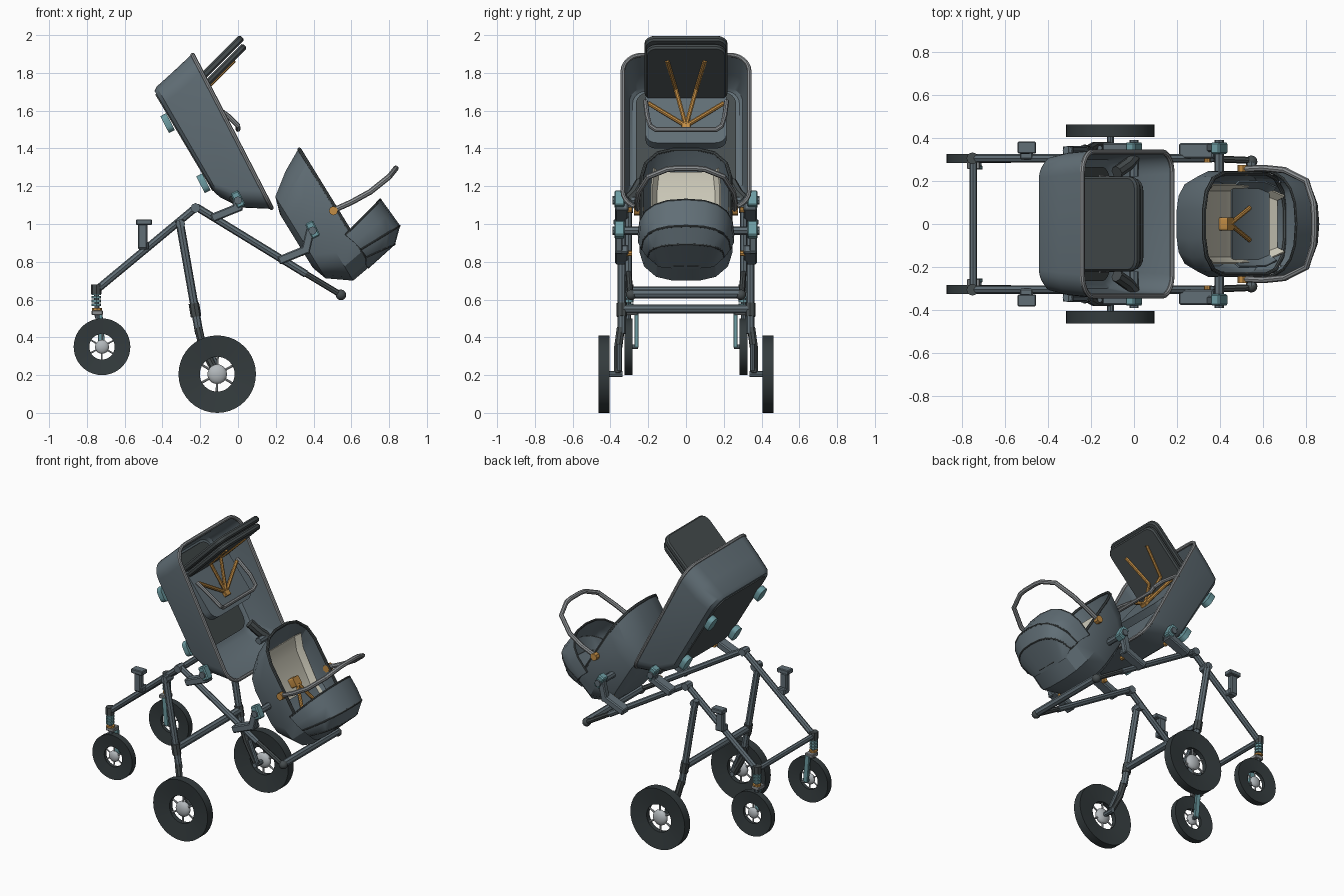
import bpy, bmesh
from math import sin, cos, pi, atan2
from mathutils import Matrix, Vector

cube = bpy.data.objects.get("Cube")
if cube:
    bpy.data.objects.remove(cube, do_unlink=True)
parts = []


def material(name, *rgb):
    m = bpy.data.materials.new(name)
    m.use_nodes = True
    m.diffuse_color = (*rgb, 1)
    m.node_tree.nodes["Principled BSDF"].inputs["Base Color"].default_value = (*rgb, 1)
    return m


slate = material("slate_blue", .12, .158, .182)
dark = material("dark_grey", .06, .072, .075)
black = material("tyre_black", .034, .044, .047)
teal = material("teal", .15, .33, .36)
orange = material("orange", .55, .27, .06)
cream = material("cream", .6, .58, .48)
silver = material("silver", .45, .48, .5)
grey = material("tube_grey", .26, .275, .285)
IDENT = Matrix()


def add(name, data, mat, frame=IDENT):
    data.materials.append(mat)
    ob = bpy.data.objects.new(name, data)
    ob.matrix_world = frame
    bpy.context.scene.collection.objects.link(ob)
    parts.append(ob)
    return ob


def from_bmesh(name, bm, mat, frame=IDENT):
    bmesh.ops.recalc_face_normals(bm, faces=bm.faces)
    me = bpy.data.meshes.new(name)
    bm.to_mesh(me)
    bm.free()
    return add(name, me, mat, frame)


def skin(name, rings, mat, frame=IDENT, closed=True, loop=False, caps=(), thick=0):
    """Surface stretched across a row of point rings."""
    bm = bmesh.new()
    rows = [[bm.verts.new(p) for p in r] for r in rings]
    n = len(rows[0])
    for a, b in zip(rows, rows[1:] + (rows[:1] if loop else [])):
        for i in range(n if closed else n - 1):
            j = (i + 1) % n
            bm.faces.new((a[i], a[j], b[j], b[i]))
    for c in caps:
        bm.faces.new(rows[c])
    ob = from_bmesh(name, bm, mat, frame)
    if thick:
        mod = ob.modifiers.new("thickness", 'SOLIDIFY')
        mod.thickness, mod.offset = thick, 0
    return ob


def tube(name, pts, r, mat, cyclic=False, frame=IDENT):
    cu = bpy.data.curves.new(name, 'CURVE')
    cu.dimensions = '3D'
    cu.bevel_depth, cu.bevel_resolution, cu.use_fill_caps = r, 2, True
    sp = cu.splines.new('POLY')
    sp.points.add(len(pts) - 1)
    for p, co in zip(sp.points, pts):
        p.co = (*co, 1)
    sp.use_cyclic_u = cyclic
    return add(name, cu, mat, frame)


def beam(name, p, q, y, width, height, mat):
    """Square bar in the side plane from p to q, each given as (x, z)."""
    d = Vector(q) - Vector(p)
    bm = bmesh.new()
    bmesh.ops.create_cube(bm, size=1)
    bmesh.ops.scale(bm, vec=(d.length, width, height), verts=bm.verts)
    bmesh.ops.bevel(bm, geom=bm.edges[:], offset=min(width, height) * .15, segments=1, affect='EDGES')
    mid = (Vector(p) + Vector(q)) / 2
    frame = Matrix.Translation((mid.x, y, mid.y)) @ Matrix.Rotation(-atan2(d.y, d.x), 4, 'Y')
    return from_bmesh(name, bm, mat, frame)


def ball(name, co, r, mat, flat=1):
    bm = bmesh.new()
    bmesh.ops.create_uvsphere(bm, u_segments=16, v_segments=10, radius=r)
    return from_bmesh(name, bm, mat, Matrix.Translation(co) @ Matrix.Diagonal((1, flat, 1, 1)))


def tilted(x, z, dx, dz):
    """Frame with local x along the slope and local z out of its face."""
    return Matrix(((dx, 0, -dz, x), (0, 1, 0, 0), (dz, 0, dx, z), (0, 0, 0, 1)))


def round_rect(u0, u1, w, r, h, seg=4, slope=0):
    out = []
    for k, (cx, cy) in enumerate(((u1 - r, w - r), (u0 + r, w - r), (u0 + r, r - w), (u1 - r, r - w))):
        for i in range(seg + 1):
            a = pi / 2 * (k + i / seg)
            u = cx + r * cos(a)
            out.append((u, cy + r * sin(a), h + slope * u))
    return out


def mirror_path(half):
    return half + [(x, -y, z) for x, y, z in reversed(half) if y]


# Wheels: dished tyre, spokes and hub
def wheel(name, x, y, z, R, w, hub):
    inner = R * .45
    prof = [(inner, -w * .27), (R, -w / 2), (R, w / 2), (inner, w * .27)]
    rings = [[(r * cos(a), t, r * sin(a)) for r, t in prof] for a in (2 * pi * i / 40 for i in range(40))]
    frame = Matrix.Translation((x, y, z))
    skin(name + "_tyre", rings, black, frame, loop=True)
    for i in range(6):
        a = pi / 3 * i + .5
        tube(name + "_spoke", [(0, 0, 0), (inner * 1.04 * cos(a), 0, inner * 1.04 * sin(a))], R * .03, silver, frame=frame)
    ball(name + "_hub", (x, y, z), hub, silver, .55)


for side, s in (("near", -1), ("far", 1)):
    wheel(side + "_big_wheel", -.11, s * .434, .205, .205, .058, .052)
    wheel(side + "_small_wheel", -.72, s * .304, .35, .15, .042, .037)

    # Chassis tubes, leg and handle arm
    y = s * .305
    tube(side + "_front_tube", [(-.75, y, .65), (-.22, y, 1.09)], .02, slate)
    tube(side + "_handle_tube", [(-.22, y, 1.09), (.36, y, .735)], .02, slate)
    tube(side + "_handle_arm", [(.32, y, .76), (.545, s * .295, .625)], .016, dark)
    ball(side + "_handle_end", (.545, s * .29, .625), .028, dark)
    tube(side + "_apex_hinge", [(-.225, s * .28, 1.085), (-.225, s * .335, 1.085)], .026, slate)
    tube(side + "_leg", [(-.31, s * .34, 1.02), (-.205, s * .34, .42)], .022, slate)
    tube(side + "_leg_hinge", [(-.305, s * .29, 1.0), (-.305, s * .36, 1.0)], .025, slate)
    tube(side + "_leg_collar", [(-.234, s * .34, .58), (-.222, s * .34, .51)], .028, dark)
    tube(side + "_leg_strut", [(-.21, s * .345, .45), (-.185, s * .36, .34), (-.11, s * .36, .205)], .022, dark)
    tube(side + "_shock", [(-.16, s * .352, .36), (-.1, s * .352, .22)], .013, slate)
    tube(side + "_axle", [(-.11, s * .335, .205), (-.11, s * .43, .205)], .016, slate)

    # Sprung caster
    tube(side + "_caster_head", [(-.75, y, .68), (-.75, y, .63)], .028, dark)
    tube(side + "_caster_post", [(-.75, y, .65), (-.745, y, .5)], .013, slate)
    for i in range(4):
        z = .565 + .02 * i
        tube(side + "_spring_ring", [(-.75, y, z), (-.75, y, z + .015)], .026, teal)
    tube(side + "_caster_ring", [(-.747, y, .555), (-.747, y, .543)], .027, orange)
    beam(side + "_fork_top", (-.775, .53), (-.715, .53), s * .287, .065, .025, grey)
    beam(side + "_fork_blade", (-.735, .53), (-.72, .345), s * .262, .02, .034, teal)
    tube(side + "_caster_axle", [(-.72, s * .255, .35), (-.72, s * .3, .35)], .012, slate)

    # Accessory bracket on the front tube
    beam(side + "_bracket_post", (-.505, 1.0), (-.505, .87), s * .345, .04, .05, slate)
    beam(side + "_bracket_top", (-.54, 1.01), (-.455, 1.01), s * .355, .055, .03, slate)
    beam(side + "_bracket_foot", (-.53, .885), (-.47, .885), s * .33, .06, .04, slate)

    # Seat mounts: bracket, arm and teal lock
    for label, bx, bz, jx, jz in (("upper", -.14, 1.03, 0, 1.125), ("lower", .215, .805, .395, .965)):
        beam(f"{side}_{label}_bracket", (bx, bz), (bx + .16, bz + .065), s * .34, .07, .045, slate)
        beam(f"{side}_{label}_arm", (bx + .14, bz + .04), (jx - .01, jz + .01), s * .355, .04, .045, slate)
        beam(f"{side}_{label}_lock", (jx - .02, jz + .045), (jx + .02, jz - .035), s * .352, .055, .048, teal)
        tube(f"{side}_{label}_pivot", [(jx, s * .22, jz), (jx, s * .39, jz)], .022, slate)
    tube(side + "_cot_arm", [(0, s * .31, 1.125), (-.03, s * .275, 1.16), (-.08, s * .24, 1.22)], .03, dark)
    tube(side + "_orange_button", [(-.01, s * .285, 1.075), (-.01, s * .315, 1.075)], .015, orange)
    tube(side + "_lower_button", [(.34, s * .285, .845), (.34, s * .315, .845)], .015, orange)

# Cross bars
tube("front_cross_bar", [(-.747, -.3, .65), (-.747, .3, .65)], .018, slate)
tube("leg_cross_bar", [(-.228, -.34, .55), (-.228, .34, .55)], .024, slate)
tube("push_handle", [(.545, -.29, .63), (.545, .29, .63)], .024, slate)

# Carrycot tub with a sloping floor
cot = tilted(-.24, 1.895, .458, -.889)
rim = round_rect(0, .91, .335, .1, 0, 6)
skin("carrycot_tub", [rim, round_rect(.04, .83, .325, .1, -.14, 6), round_rect(.067, .735, .305, .09, -.247, 6, .05),
                      round_rect(.08, .7, .285, .08, -.266, 6, .06)], slate, cot, caps=(-1,), thick=.012)
tube("carrycot_rim", rim, .012, grey, True, cot)
for name, h in (("carrycot_base", -.27), ("carrycot_mattress", -.253)):
    skin(name, [round_rect(.095, .69, .265, .07, h - t, 6, .06) for t in (0, .008)], dark, cot, caps=(0, -1))
for u, h in ((.26, -.266), (.63, -.243)):
    for s in (-1, 1):
        skin("carrycot_foot", [round_rect(u - .05, u + .05, .035, .03, h - t) for t in (0, .035)], teal,
             cot @ Matrix.Translation((0, s * .265, 0)), caps=(0, -1))

# Folded toddler seat inside the carrycot
back = tilted(.008, 2.002, -.707, -.707)
for label, u0, u1, w, h0, h1 in (("back_board", 0, .46, .22, 0, .038), ("back_cushion", .02, .44, .212, .043, .078)):
    skin(label, [round_rect(u0 + .008, u1 - .008, w - .008, .05, h0), round_rect(u0, u1, w, .055, h0 + .01),
                 round_rect(u0, u1, w, .055, h1 - .01), round_rect(u0 + .008, u1 - .008, w - .008, .05, h1)],
         dark, back, caps=(0, -1))
seat = tilted(-.27, 1.7, .62, -.785)
skin("seat_cushion", [round_rect(0, .36, .215, .06, h) for h in (-.03, .02)], slate, seat, caps=(0, -1))
tube("bumper_bar", mirror_path([(-.16, .215, 1.65), (-.05, .205, 1.57), (0, .19, 1.52), (0, .16, 1.5)]), .013, grey)
for s in (-1, 1):
    tube("shoulder_strap", [(-.02, s * .1, 1.865), (-.168, s * .055, 1.715), (-.09, 0, 1.52)], .012, orange)
    tube("waist_strap", [(-.15, s * .2, 1.64), (-.09, 0, 1.52)], .012, orange)
beam("seat_buckle", (-.105, 1.54), (-.075, 1.5), 0, .05, .025, orange)

# Infant carrier shell and lip
car = tilted(.325, 1.395, .524, -.852)
lip = round_rect(0, .716, .235, .17, 0, 3)
skin("carrier_shell", [lip, round_rect(.065, .735, .24, .17, -.12, 3), round_rect(.15, .65, .2, .14, -.235, 3),
                       round_rect(.24, .57, .15, .1, -.262, 3)], slate, car, caps=(-1,), thick=.012)
tube("carrier_lip", lip, .01, dark, True, car)


# Carrier liner and head pad, each step being (along, height, half width)
def trough(name, steps, mat):
    skin(name, [[(u, -w, h + .04), (u, -w * .85, h), (u, w * .85, h), (u, w, h + .04)] for u, h, w in steps],
         mat, car, closed=False, thick=.01)


trough("carrier_liner", [(.1, -.065, .17), (.19, -.11, .182), (.45, -.13, .182), (.6, -.1, .18), (.69, -.025, .13)], cream)
trough("head_pad", [(.43, -.112, .2), (.48, -.105, .2), (.6, -.07, .195), (.645, -.04, .17)], slate)
for s in (-1, 1):
    tube("carrier_strap", [(.36, 0, -.08), (.52, s * .075, -.07)], .011, orange, frame=car)
skin("carrier_buckle", [round_rect(.32, .38, .03, .01, h) for h in (-.115, -.07)], orange, car, caps=(0, -1))

# Folding hood: each rib rises from the lip (base) to its crown
ribs = []
for base, bh, crown, h, w in ((.515, -.03, .452, .225, .25), (.575, -.01, .537, .232, .248), (.62, 0, .622, .238, .232),
                              (.67, .005, .69, .165, .2), (.7, -.02, .724, -.02, .155)):
    ring = []
    for i in range(11):
        a = pi * i / 10
        k = sin(a) ** .75
        ring.append((base + (crown - base) * k, w * (1 if cos(a) > 0 else -1) * abs(cos(a)) ** .8, bh + (h - bh) * k))
    ribs.append(ring)
skin("hood", ribs, slate, car, closed=False, thick=.01)
for r in (ribs[0], ribs[2], ribs[3]):
    tube("hood_rib", r, .007, dark, frame=car)

# Carry handle
tube("carry_handle", mirror_path([(.5, .255, 1.07), (.6, .26, 1.115), (.7, .25, 1.17), (.8, .2, 1.25),
                                  (.832, .1, 1.29), (.836, .05, 1.295)]), .015, grey)
for s in (-1, 1):
    tube("carry_handle_pivot", [(.505, s * .225, 1.07), (.505, s * .275, 1.07)], .024, orange)

# Turn curves into meshes and smooth the rounded parts
bpy.context.view_layer.update()
bpy.ops.object.select_all(action='DESELECT')
for ob in parts:
    ob.select_set(True)
bpy.context.view_layer.objects.active = parts[0]
bpy.ops.object.convert(target='MESH')
bpy.ops.object.shade_smooth_by_angle(angle=.5)
